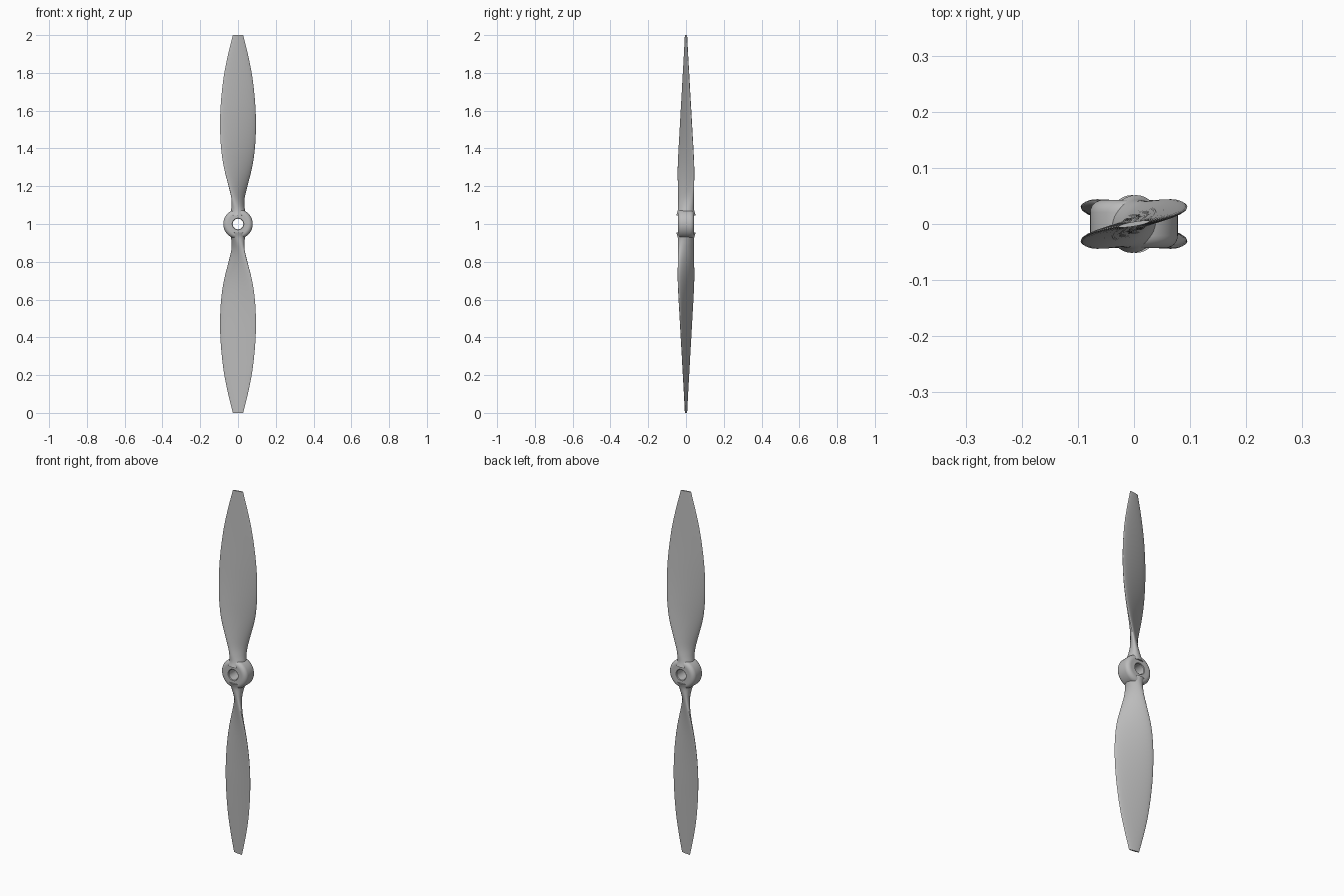
import bpy
import bmesh
from math import sin, cos, pi, atan2, radians
from mathutils import Matrix, Vector

cube = bpy.data.objects.get("Cube")
if cube:
    bpy.data.objects.remove(cube, do_unlink=True)

grey = bpy.data.materials.new("plain grey")
grey.use_nodes = True
grey.diffuse_color = (0.5, 0.5, 0.5, 1)
grey.node_tree.nodes["Principled BSDF"].inputs["Base Color"].default_value = (0.5, 0.5, 0.5, 1)

CENTRE = Vector((0, 0, 1))
SIDES = 32   # points around a blade section
STEPS = 4    # sections between two stations

# Blade stations: distance from hub axis, half chord, half thickness
STATIONS = [
    (0.045, 0.052, 0.044), (0.07, 0.045, 0.037), (0.10, 0.046, 0.028),
    (0.14, 0.051, 0.020), (0.20, 0.064, 0.016), (0.30, 0.086, 0.013),
    (0.40, 0.097, 0.012), (0.50, 0.100, 0.011), (0.60, 0.097, 0.010),
    (0.70, 0.088, 0.0085), (0.80, 0.074, 0.007), (0.90, 0.053, 0.0055),
    (1.00, 0.028, 0.004),
]


def smooth_stations(points):
    """Catmull-Rom interpolation through the stations."""
    pts = [Vector(p) for p in points]
    pts = [2 * pts[0] - pts[1]] + pts + [2 * pts[-1] - pts[-2]]
    out = []
    for a, b, c, d in zip(pts, pts[1:], pts[2:], pts[3:]):
        for i in range(STEPS):
            t = i / STEPS
            out.append(0.5 * (2 * b + (c - a) * t + (2 * a - 5 * b + 4 * c - d) * t ** 2
                              + (3 * b - a - 3 * c + d) * t ** 3))
    return out + [pts[-2]]


def bridge(bm, rings, closed=False):
    pairs = list(zip(rings, rings[1:] + rings[:1]))
    for lower, upper in pairs if closed else pairs[:-1]:
        n = len(lower)
        for i in range(n):
            j = (i + 1) % n
            bm.faces.new((lower[i], lower[j], upper[j], upper[i]))


def finish(bm, name):
    bmesh.ops.recalc_face_normals(bm, faces=bm.faces)
    mesh = bpy.data.meshes.new(name)
    bm.to_mesh(mesh)
    bm.free()
    mesh.materials.append(grey)
    obj = bpy.data.objects.new(name, mesh)
    bpy.context.collection.objects.link(obj)
    bpy.ops.object.select_all(action="DESELECT")
    obj.select_set(True)
    bpy.context.view_layer.objects.active = obj
    bpy.ops.object.shade_smooth_by_angle(angle=radians(40))


# Twisted blade with a constant pitch, square at the tip
def blade(name, turn):
    spin = Matrix.Rotation(turn, 3, "Y")
    bm = bmesh.new()
    rings = []
    for r, chord, thick in smooth_stations(STATIONS):
        twist = Matrix.Rotation(atan2(0.17, r), 3, "Z")
        ring = []
        for i in range(SIDES):
            a = 2 * pi * i / SIDES
            p = twist @ Vector((chord * cos(a), thick * sin(a), 0))
            ring.append(bm.verts.new(CENTRE + spin @ (p + Vector((0, 0, r)))))
        rings.append(ring)
    bridge(bm, rings)
    bm.faces.new(rings[0])
    bm.faces.new(rings[-1])
    finish(bm, name)


blade("upper_blade", 0)
blade("lower_blade", pi)

# Rounded hub ring with a shaft hole: profile of radius and depth, mirrored
half = [(0.028, 0.040), (0.031, 0.043), (0.052, 0.043)]
half += [(0.056 + 0.022 * sin(a), 0.021 + 0.022 * cos(a))
         for a in (radians(15 * k) for k in range(7))]
profile = [(r, -y) for r, y in half] + [(r, y) for r, y in reversed(half)]
bm = bmesh.new()
rings = [[bm.verts.new(CENTRE + Vector((r * cos(2 * pi * i / 64), y, r * sin(2 * pi * i / 64))))
          for i in range(64)] for r, y in profile]
bridge(bm, rings, closed=True)
finish(bm, "hub")
